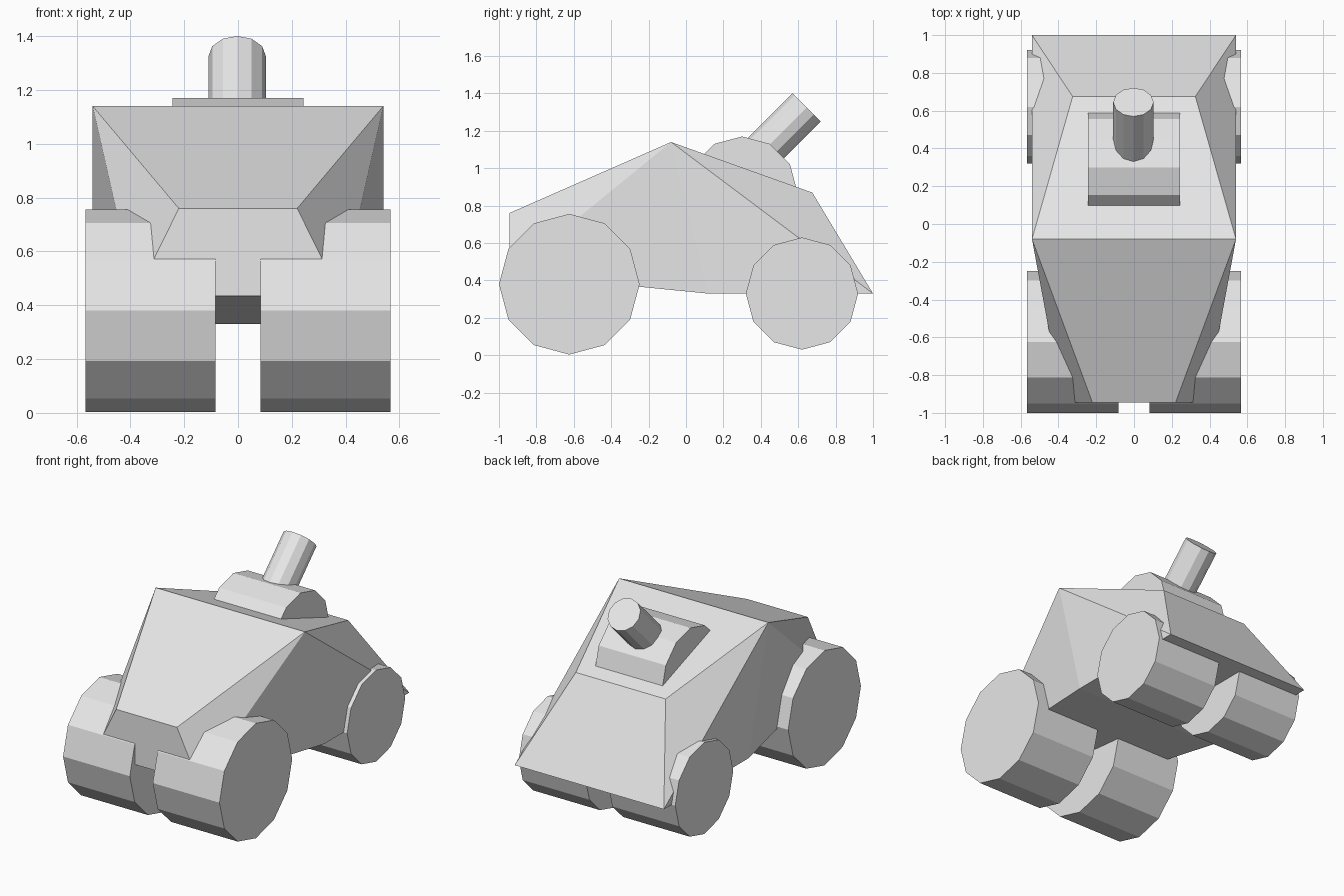
import bpy
import bmesh
from math import radians
from mathutils import Matrix, Vector

if "Cube" in bpy.data.objects:
    bpy.data.objects.remove(bpy.data.objects["Cube"], do_unlink=True)

# One plain grey for the whole vehicle
grey = bpy.data.materials.new("light grey")
grey.use_nodes = True
color = (0.8, 0.8, 0.8, 1.0)
grey.diffuse_color = color
grey.node_tree.nodes["Principled BSDF"].inputs["Base Color"].default_value = color


def add_object(name, bm):
    bmesh.ops.recalc_face_normals(bm, faces=bm.faces)
    mesh = bpy.data.meshes.new(name)
    bm.to_mesh(mesh)
    bm.free()
    mesh.materials.append(grey)
    obj = bpy.data.objects.new(name, mesh)
    bpy.context.collection.objects.link(obj)
    return obj


def add_cylinder(name, radius, length, center, rotation):
    bm = bmesh.new()
    bmesh.ops.create_cone(bm, cap_ends=True, segments=12, radius1=radius,
                          radius2=radius, depth=length,
                          matrix=Matrix.Translation(center) @ rotation)
    return add_object(name, bm)


# Hull: mirrored corner pairs (half width, y, z), joined across and along each side
corners = {
    "roof": (0.54, -0.08, 1.14),
    "nose_top": (0.22, -0.945, 0.76),
    "nose_bottom": (0.38, -0.945, 0.435),
    "belly": (0.54, 0.12, 0.33),
    "tail": (0.54, 1.0, 0.33),
    "deck": (0.325, 0.675, 0.87),
}
bm = bmesh.new()
left = {k: bm.verts.new(p) for k, p in corners.items()}
right = {k: bm.verts.new((-p[0], p[1], p[2])) for k, p in corners.items()}
loop = ["roof", "nose_top", "nose_bottom", "belly", "tail", "deck"]
for a, b in zip(loop, loop[1:] + loop[:1]):
    bm.faces.new((left[a], left[b], right[b], right[a]))
# Each side is a fan of triangles spreading from the roof corner
for a, b in zip(loop[1:], loop[2:]):
    for side in (left, right):
        bm.faces.new((side["roof"], side[a], side[b]))
add_object("hull", bm)

# Wheels: larger pair in front, smaller pair behind
across = Matrix.Rotation(radians(90), 4, "Y")
inner, outer = 0.083, 0.566
for end, y, z, radius in (("front", -0.624, 0.38, 0.376),
                          ("back", 0.62, 0.33, 0.30)):
    for side, sign in (("left", 1), ("right", -1)):
        add_cylinder(f"{end}_{side}_wheel", radius, outer - inner,
                     (sign * (inner + outer) / 2, y, z), across)

# Turret drum, half sunk in the hull
add_cylinder("turret", 0.295, 0.486, (0, 0.30, 0.875), across)

# Gun barrel, raised toward the back
aim = Vector((0, 1, 1)).normalized()
muzzle = Vector((-0.003, 0.645, 1.325))
length = 0.45
add_cylinder("gun_barrel", 0.107, length, muzzle - aim * length / 2,
             Matrix.Rotation(radians(-45), 4, "X"))
